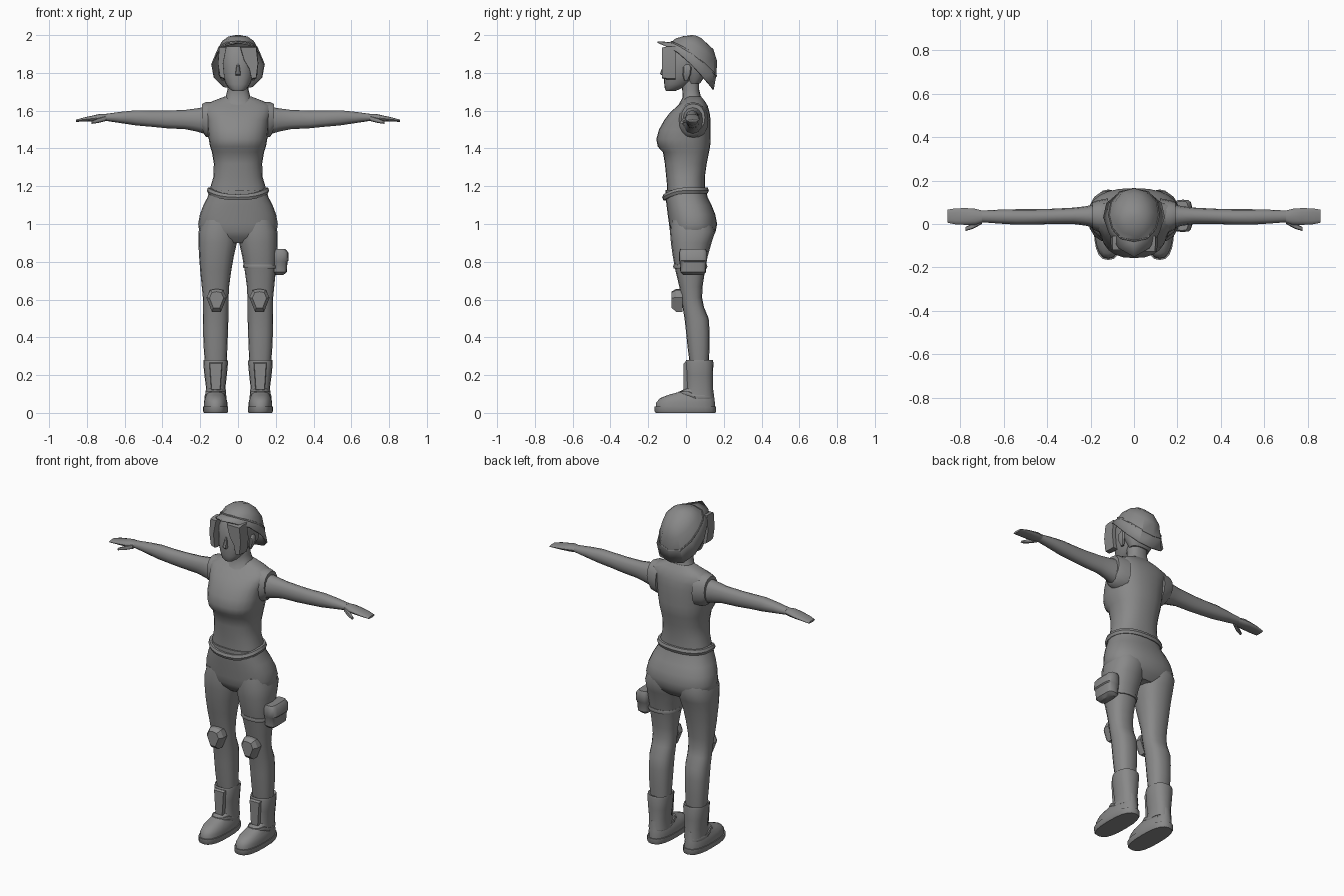
import bpy, bmesh, math
from mathutils import Vector

grey = bpy.data.materials.new("plain grey")
grey.diffuse_color = (0.25, 0.25, 0.25, 1)


def finish(name, bm, angle=40):
    bmesh.ops.recalc_face_normals(bm, faces=bm.faces)
    me = bpy.data.meshes.new(name)
    bm.to_mesh(me)
    bm.free()
    me.materials.append(grey)
    ob = bpy.data.objects.new(name, me)
    bpy.context.collection.objects.link(ob)
    bpy.ops.object.select_all(action='DESELECT')
    bpy.context.view_layer.objects.active = ob
    ob.select_set(True)
    bpy.ops.object.shade_smooth_by_angle(angle=math.radians(angle))
    return ob


def skin(name, rings, caps=True, angle=40):
    """Skin closed rings of points in order."""
    bm = bmesh.new()
    vs = [[bm.verts.new(p) for p in r] for r in rings]
    n = len(vs[0])
    for a, b in zip(vs, vs[1:]):
        for i in range(n):
            j = (i + 1) % n
            bm.faces.new((a[i], a[j], b[j], b[i]))
    if caps:
        bm.faces.new(vs[0])
        bm.faces.new(vs[-1])
    return finish(name, bm, angle)


def oval(u0, u1, v0, v1, n=16, power=2.4):
    """Rounded-box outline between two spans."""
    pts = []
    for i in range(n):
        a = 2 * math.pi * i / n
        c, s = math.cos(a), math.sin(a)
        e = 2 / power
        pts.append(((u0 + u1) / 2 + (u1 - u0) / 2 * math.copysign(abs(c) ** e, c),
                    (v0 + v1) / 2 + (v1 - v0) / 2 * math.copysign(abs(s) ** e, s)))
    return pts


def upright(name, rows, side=1, n=16, power=2.4, angle=40):
    """Rows of z, x0, x1, front y, back y."""
    return skin(name, [[(side * x, y, z) for x, y in oval(x0, x1, f, b, n, power)]
                       for z, x0, x1, f, b in rows], angle=angle)


def sideways(name, rows, side=1, n=12):
    """Rows of x, y0, y1, z0, z1."""
    return skin(name, [[(side * x, y, z) for y, z in oval(y0, y1, z0, z1, n, 2.2)]
                       for x, y0, y1, z0, z1 in rows])


def pad(name, outline, back, front, shrink=0.75, side=1):
    """Plate facing the front with a chamfered face."""
    cx = sum(p[0] for p in outline) / len(outline)
    cz = sum(p[1] for p in outline) / len(outline)
    rings = []
    for y, k in ((back, 1), (front * .6 + back * .4, 1), (front, shrink)):
        rings.append([(side * (cx + (x - cx) * k), y, cz + (z - cz) * k) for x, z in outline])
    return skin(name, rings, angle=25)


def loop_tube(name, path, w, h):
    """Closed strap with a flattened round section."""
    n = len(path)
    centre = sum((Vector(p) for p in path), Vector()) / n
    rings = []
    for p in path:
        p = Vector(p)
        out = Vector((p.x - centre.x, p.y - centre.y, 0)).normalized()
        rings.append([p + out * w * math.cos(k * math.pi / 3) + Vector((0, 0, h * math.sin(k * math.pi / 3)))
                      for k in range(6)])
    return skin(name, rings + [rings[0]], caps=False)


# Torso with sleeveless shirt
upright("shirt", [(z, -w, w, f, b) for z, w, f, b in [
    (1.15, .150, -.10, .10), (1.20, .145, -.10, .10), (1.25, .13, -.105, .10),
    (1.32, .128, -.112, .11), (1.38, .138, -.122, .122), (1.41, .148, -.15, .128),
    (1.45, .155, -.157, .13), (1.50, .16, -.143, .13), (1.55, .165, -.115, .13),
    (1.59, .178, -.085, .125), (1.625, .185, -.045, .115), (1.65, .135, -.02, .10),
    (1.675, .07, 0, .08)]], n=24)

# Trousers
upright("hips", [(z, -w, w, f, b) for z, w, f, b in [
    (.90, .13, -.04, .11), (.93, .175, -.07, .142), (.96, .205, -.085, .157),
    (1.0, .211, -.09, .165), (1.05, .202, -.097, .155), (1.10, .183, -.103, .135),
    (1.14, .162, -.108, .115), (1.18, .15, -.108, .105)]], n=24)
loop_tube("belt", [(x, y, 1.178 - .038 * max(0, -y / .115) ** 2)
                   for x, y in oval(-.152, .152, -.113, .108, 24)], .013, .018)

for side, label in ((1, "left"), (-1, "right")):
    upright(label + "_leg", [
        (.26, .06, .175, .02, .12), (.35, .056, .182, .008, .125), (.43, .053, .185, 0, .125),
        (.50, .051, .186, -.008, .12), (.56, .051, .185, -.018, .095), (.61, .05, .186, -.026, .085),
        (.67, .047, .192, -.036, .088), (.75, .036, .2, -.055, .10), (.83, .022, .206, -.07, .115),
        (.90, .006, .21, -.08, .135), (.96, 0, .209, -.085, .155), (1.02, 0, .19, -.08, .14)], side)
    # Knee pad
    pad(label + "_knee_pad", [(.078, .65), (.113, .657), (.148, .65), (.167, .61),
                              (.138, .535), (.09, .535), (.06, .61)], -.018, -.076, .7, side)
    # Boot: sole, foot, shaft, collar, shin panel, instep strap
    upright(label + "_sole", [(0, .056, .18, -.16, .155), (.008, .052, .185, -.166, .159),
                              (.033, .052, .185, -.166, .159)], side, 20, 2.6)
    upright(label + "_boot_foot", [
        (.03, .056, .181, -.16, .154), (.055, .056, .181, -.158, .153), (.078, .062, .176, -.137, .15),
        (.095, .07, .168, -.095, .148), (.11, .074, .165, -.04, .146), (.13, .073, .165, 0, .143)], side, 20)
    upright(label + "_boot_shaft", [
        (.08, .062, .172, -.01, .147), (.14, .066, .17, .002, .142), (.2, .059, .178, -.002, .143),
        (.265, .053, .184, -.004, .145), (.28, .055, .182, 0, .142), (.27, .068, .168, .015, .125)], side)
    pad(label + "_shin_panel", [(.083, .268), (.152, .268), (.142, .115), (.093, .115)],
        .012, -.014, .9, side)
    loop_tube(label + "_boot_strap", [(side * x, y, .103 - .02 * (y > .05))
                                      for x, y in oval(.068, .17, -.035, .14, 16)], .008, .012)
    # Arm, hand and thumb
    sideways(label + "_arm", [
        (.11, -.03, .10, 1.46, 1.625), (.17, -.022, .093, 1.475, 1.62), (.22, -.008, .082, 1.49, 1.612),
        (.28, 0, .075, 1.502, 1.604), (.38, 0, .07, 1.507, 1.60), (.46, -.003, .068, 1.515, 1.60),
        (.54, -.003, .068, 1.522, 1.602), (.62, .002, .066, 1.534, 1.594), (.70, .008, .062, 1.546, 1.583)], side)
    sideways(label + "_hand", [
        (.69, .01, .06, 1.547, 1.582), (.73, -.004, .07, 1.543, 1.583), (.77, -.004, .073, 1.543, 1.574),
        (.82, -.002, .072, 1.543, 1.563), (.858, .006, .066, 1.54, 1.552)], side)
    sideways(label + "_thumb", [(.70, .0, .03, 1.545, 1.572), (.74, -.022, .004, 1.535, 1.56),
                                (.775, -.032, -.014, 1.53, 1.545)], side, 8)
    # Shirt armhole edge
    sideways(label + "_armhole", [(.12, -.05, .118, 1.45, 1.645), (.17, -.034, .108, 1.462, 1.645),
                                  (.19, -.024, .10, 1.49, 1.636)], side, 16)
    # Ear
    upright(label + "_ear", [(1.76, .075, .088, -.01, .01), (1.79, .078, .102, -.018, .025),
                             (1.83, .08, .104, -.015, .03), (1.845, .082, .095, 0, .02)], side, 8)

# Thigh strap and pouch
loop_tube("thigh_strap", [(x, y, .775 - .02 * (x - .12)) for x, y in oval(.032, .205, -.062, .107, 16)],
          .006, .012)
upright("pouch", [(.73, .20, .24, -.015, .09), (.745, .187, .258, -.03, .105), (.80, .185, .262, -.034, .108),
                  (.806, .183, .268, -.037, .112), (.85, .183, .266, -.037, .112),
                  (.868, .19, .25, -.03, .105)], 1, 16, 4)

# Neck and head
upright("neck", [(z, -w, w, f, b) for z, w, f, b in [
    (1.58, .11, -.075, .09), (1.63, .085, -.04, .09), (1.67, .066, -.018, .08),
    (1.71, .056, -.02, .07), (1.78, .056, -.03, .07)]])
upright("head", [(z, -w, w, f, b) for z, w, f, b in [
    (1.703, .026, -.105, -.06), (1.715, .045, -.112, -.03), (1.74, .064, -.115, .02), (1.78, .08, -.118, .06),
    (1.83, .09, -.114, .095), (1.89, .093, -.112, .11), (1.94, .08, -.085, .10)]], n=20, power=2.3)
upright("nose", [(1.785, -.012, .012, -.125, -.10), (1.795, -.014, .014, -.138, -.10),
                 (1.85, -.006, .006, -.118, -.10)], n=8)

# Side-swept hair and temple lock
pad("hair_fringe", [(.01, 1.94), (.03, 1.87), (.06, 1.82), (.072, 1.765), (.098, 1.77),
                    (.108, 1.85), (.098, 1.94)], -.055, -.126, .94)
pad("hair_lock", [(-.1, 1.94), (-.06, 1.94), (-.078, 1.85), (-.07, 1.765), (-.096, 1.775),
                  (-.107, 1.85)], -.055, -.12, .94)
upright("hair_back", [(1.745, -.06, .06, .01, .075), (1.79, -.088, .088, -.01, .105),
                      (1.85, -.1, .1, -.04, .12), (1.92, -.095, .095, -.07, .12)])

# Helmet: half outlines from front to back, from brim to crown
halves = [
    [(0, -.152, 1.967), (.07, -.112, 1.95), (.115, -.045, 1.912), (.142, .03, 1.845),
     (.128, .095, 1.775), (.078, .138, 1.725), (0, .147, 1.712)],
    [(0, -.078, 1.963), (.06, -.065, 1.957), (.1, -.02, 1.935), (.115, .04, 1.9),
     (.105, .10, 1.85), (.065, .147, 1.80), (0, .16, 1.785)],
    [(0, -.055, 1.982), (.046, -.042, 1.98), (.082, 0, 1.97), (.095, .05, 1.95),
     (.085, .105, 1.915), (.052, .15, 1.875), (0, .165, 1.86)],
    [(0, -.015, 1.994), (.03, -.008, 1.994), (.052, .015, 1.992), (.06, .05, 1.983),
     (.052, .09, 1.965), (.03, .13, 1.937), (0, .145, 1.925)],
    [(0, .03, 2.0), (.012, .035, 2.0), (.02, .045, 1.998), (.022, .055, 1.996),
     (.02, .07, 1.99), (.012, .08, 1.984), (0, .085, 1.98)]]
rings = [h + [(-x, y, z) for x, y, z in h[-2:0:-1]] for h in halves]
helmet = skin("helmet", rings, caps=False, angle=32)
bm = bmesh.new()
bm.from_mesh(helmet.data)
top_edges = [e for e in bm.edges if e.is_boundary and e.verts[0].co.z > 1.97 and abs(e.verts[0].co.x) < .03
             and e.verts[0].co.y > 0]
bmesh.ops.holes_fill(bm, edges=top_edges)
bm.to_mesh(helmet.data)
bm.free()
shell = helmet.modifiers.new("thickness", 'SOLIDIFY')
shell.thickness = 0.008
shell.offset = -1
loop_tube("helmet_band", rings[1], .004, .007)
